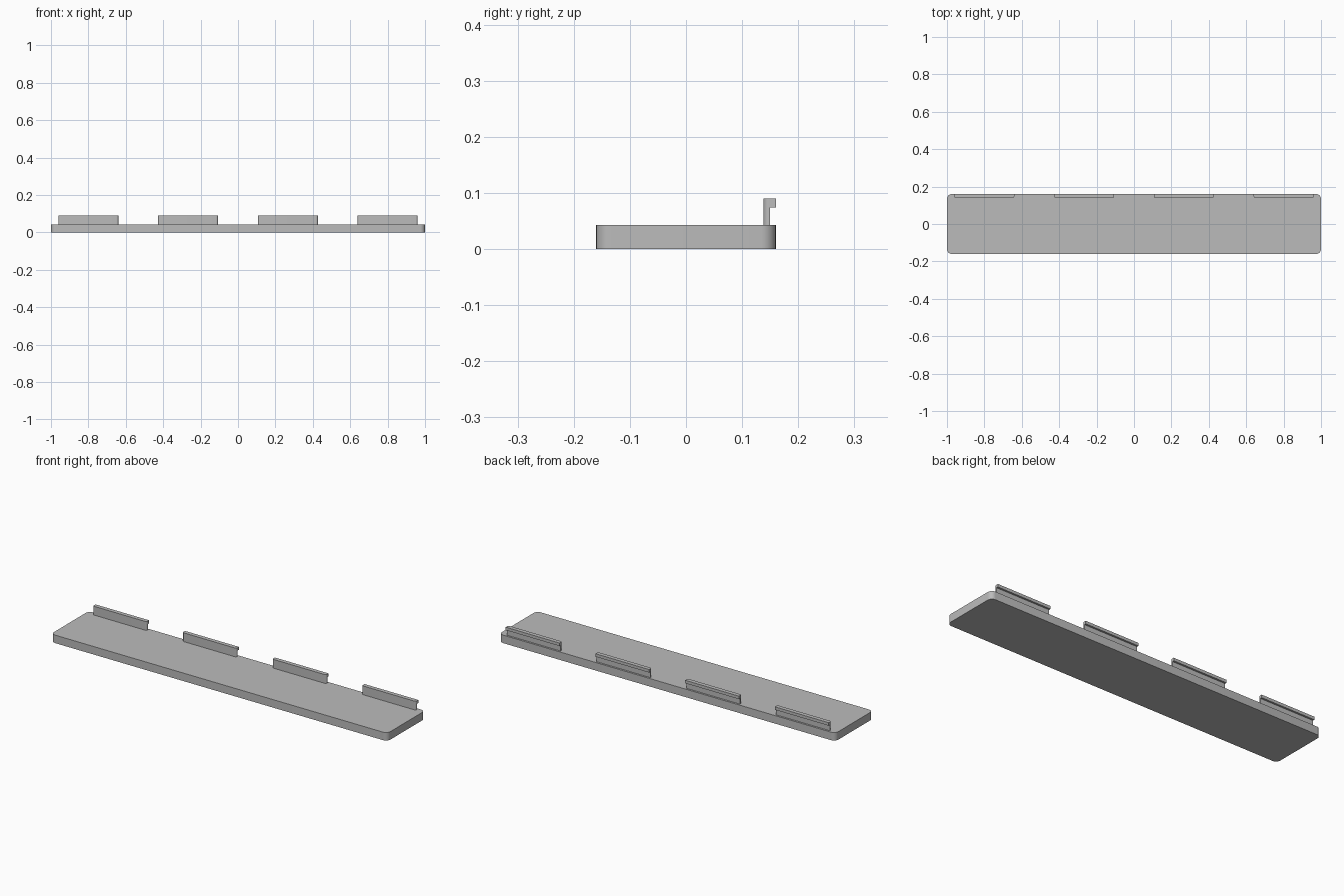
import bpy, math

if "Cube" in bpy.data.objects:
    bpy.data.objects.remove(bpy.data.objects["Cube"])

grey = bpy.data.materials.new("plain grey")
grey.diffuse_color = (0.5, 0.5, 0.5, 1)
grey.use_nodes = True
grey.node_tree.nodes["Principled BSDF"].inputs["Base Color"].default_value = grey.diffuse_color


def rounded_outline(x0, x1, y0, y1, front_r, back_r, steps=8):
    """Counter-clockwise rectangle with separate front and back corner radii."""
    corners = [(x0, y0, 1, 1, front_r, 180), (x1, y0, -1, 1, front_r, 270),
               (x1, y1, -1, -1, back_r, 0), (x0, y1, 1, -1, back_r, 90)]
    pts = []
    for x, y, sx, sy, r, start in corners:
        if r == 0:
            pts.append((x, y))
            continue
        for i in range(steps + 1):
            a = math.radians(start + 90 * i / steps)
            pts.append((x + sx * r + r * math.cos(a), y + sy * r + r * math.sin(a)))
    return pts


def stacked_solid(name, layers):
    """Closed solid through equal-length outlines, each given with its height."""
    n = len(layers[0][0])
    verts = [(x, y, z) for outline, z in layers for x, y in outline]
    faces = [tuple(reversed(range(n)))]
    for k in range(len(layers) - 1):
        for i in range(n):
            j = (i + 1) % n
            quad = [k * n + i, k * n + j, (k + 1) * n + j, (k + 1) * n + i]
            # skip the zero-area strips where two layers coincide
            if len({verts[v] for v in quad}) == 4:
                faces.append(tuple(quad))
    faces.append(tuple(range((len(layers) - 1) * n, len(layers) * n)))
    mesh = bpy.data.meshes.new(name)
    mesh.from_pydata(verts, [], faces)
    mesh.materials.append(grey)
    obj = bpy.data.objects.new(name, mesh)
    bpy.context.collection.objects.link(obj)
    # merge the coincident points along the clip front
    weld = obj.modifiers.new("weld", "WELD")
    weld.merge_threshold = 0.00001
    bpy.context.view_layer.objects.active = obj
    obj.select_set(True)
    bpy.ops.object.modifier_apply(modifier="weld")
    bpy.ops.object.shade_smooth_by_angle(angle=math.radians(30))
    obj.select_set(False)
    return obj


# Base plate with rounded corners
plate = rounded_outline(-1, 1, -0.16, 0.16, 0.026, 0.026)
stacked_solid("base_plate", [(plate, 0), (plate, 0.043)])

# Four hooked clips along the back edge: thin stem with a lip facing backwards
for number, cx in enumerate((-0.8, -0.267, 0.267, 0.8), 1):
    x0, x1 = cx - 0.16, cx + 0.16
    stem = rounded_outline(x0, x1, 0.138, 0.15, 0.01, 0)
    head = rounded_outline(x0, x1, 0.138, 0.16, 0.01, 0)
    stacked_solid(f"clip_{number}", [(stem, 0.042), (stem, 0.074), (head, 0.074), (head, 0.09)])
